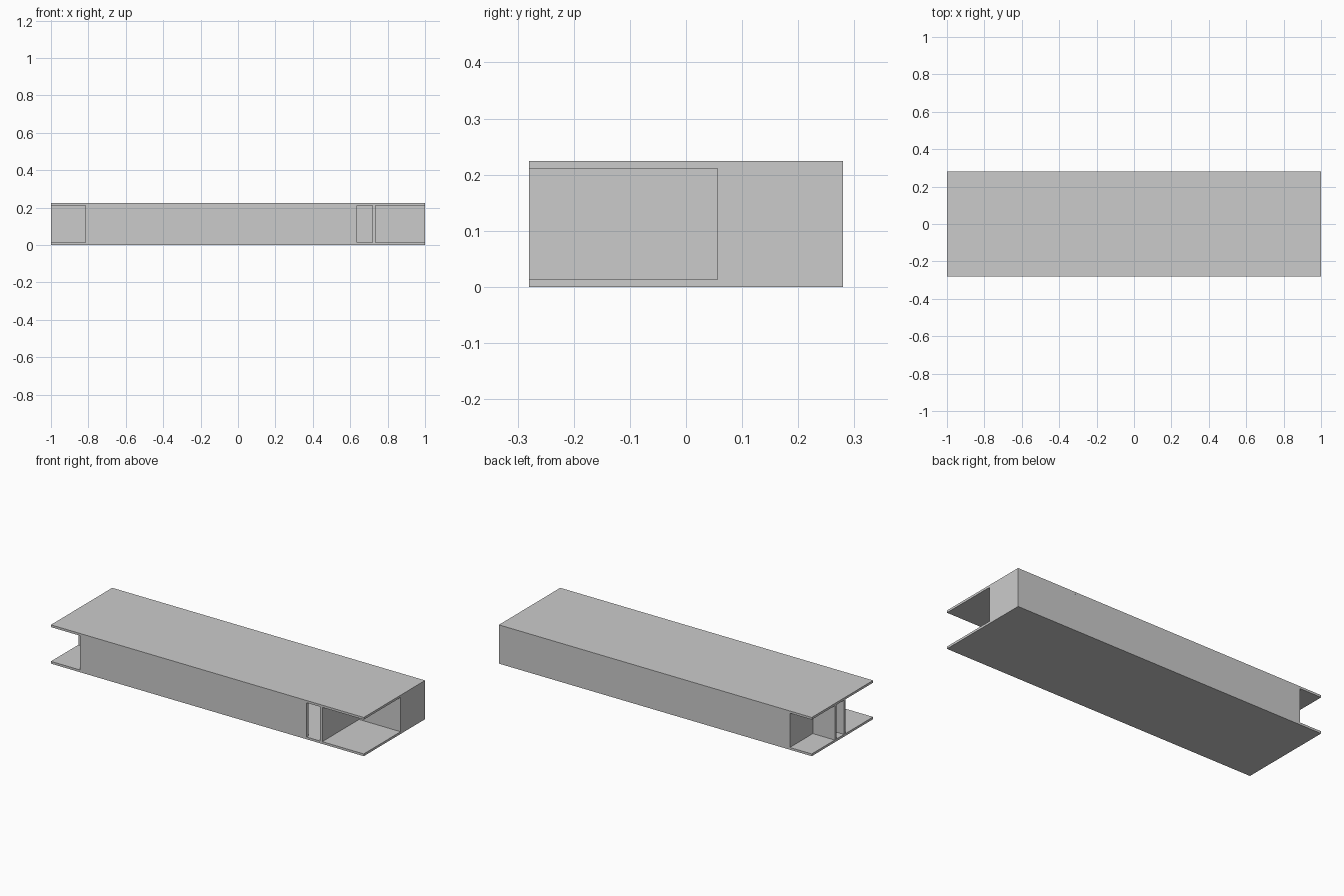
import bpy
import bmesh
from mathutils import Matrix, Vector

if "Cube" in bpy.data.objects:
    bpy.data.objects.remove(bpy.data.objects["Cube"])

X, Y, H = 1.0, 0.28, 0.224   # half length, half depth, height
S, T = 0.013, 0.015          # slab and wall thickness


def box(name, x0, x1, y0, y1, z0=S, z1=H - S):
    bm = bmesh.new()
    size = Vector((x1 - x0, y1 - y0, z1 - z0))
    mid = Vector(((x0 + x1) / 2, (y0 + y1) / 2, (z0 + z1) / 2))
    bmesh.ops.create_cube(bm, size=1, matrix=Matrix.Translation(mid) @ Matrix.Diagonal((*size, 1)))
    me = bpy.data.meshes.new(name)
    bm.to_mesh(me)
    bm.free()
    bpy.context.collection.objects.link(bpy.data.objects.new(name, me))


# floor and roof slabs
box("floor_slab", -X, X, -Y, Y, 0, S)
box("roof_slab", -X, X, -Y, Y, H - S, H)

# long outer walls
box("front_wall", -0.815, 0.635, -Y, -Y + T)
box("back_wall", -0.86, X, Y - T, Y)

# front right porch: side wall next to the tall opening, and rear wall
PY = 0.056
box("right_porch_side_wall", 0.72, 0.735, -Y, PY)
box("right_porch_rear_wall", 0.72, X, PY, PY + T)
box("right_end_wall", X - T, X, PY + T, Y - T)

# front left porch
box("left_porch_side_wall", -0.815, -0.815 + T, -Y + T, -0.03)
box("left_porch_rear_wall", -X, -0.815 + T, -0.03, -0.03 + T)

# back left porch, leaving a tall opening in the left end
box("back_porch_side_wall", -0.86, -0.86 + T, 0.07, Y - T)
box("back_porch_rear_wall", -X, -0.86 + T, 0.07 - T, 0.07)
